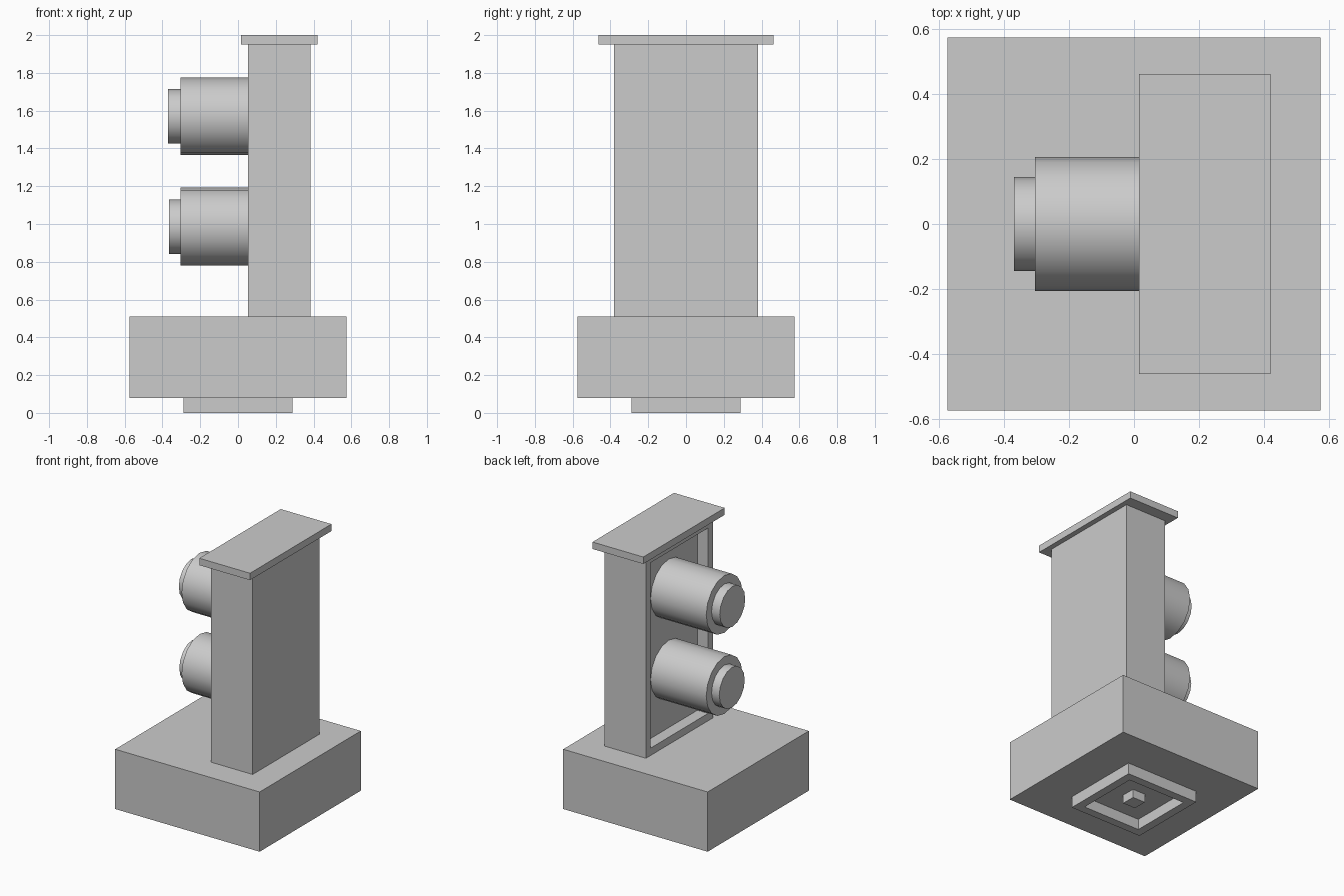
import bpy, bmesh, math
from mathutils import Vector, Matrix

if "Cube" in bpy.data.objects:
    bpy.data.objects.remove(bpy.data.objects["Cube"])


def finish(bm, name):
    bmesh.ops.recalc_face_normals(bm, faces=bm.faces)
    mesh = bpy.data.meshes.new(name)
    bm.to_mesh(mesh)
    bm.free()
    obj = bpy.data.objects.new(name, mesh)
    bpy.context.collection.objects.link(obj)
    return obj


def box(name, lo, hi, recess_dir=None, rim=0.08, depth=0.08):
    """Box between two corners, optionally with one side framed and sunk in."""
    lo, hi = Vector(lo), Vector(hi)
    bm = bmesh.new()
    bmesh.ops.create_cube(bm, size=1)
    bmesh.ops.scale(bm, vec=hi - lo, verts=bm.verts)
    bmesh.ops.translate(bm, vec=(lo + hi) / 2, verts=bm.verts)
    if recess_dir:
        d = Vector(recess_dir)
        bm.normal_update()
        face = max(bm.faces, key=lambda f: f.normal.dot(d))
        bmesh.ops.inset_region(bm, faces=[face], thickness=rim)
        out = bmesh.ops.extrude_discrete_faces(bm, faces=[face])
        bmesh.ops.translate(bm, vec=-d * depth, verts=out["faces"][0].verts)
    return finish(bm, name)


def lamp(name, z, tip):
    """Stepped barrel along x: wide body and narrow end button."""
    bm = bmesh.new()
    profile = [(0.14, 0), (0.14, 0.206), (-0.305, 0.206),
               (-0.305, 0.145), (tip, 0.145), (tip, 0)]
    n = 16
    rings = []
    for x, r in profile[1:-1]:
        rings.append([bm.verts.new((x, r * math.cos(2 * math.pi * i / n),
                                    z + r * math.sin(2 * math.pi * i / n)))
                      for i in range(n)])
    for a, b in zip(rings, rings[1:]):
        for i in range(n):
            j = (i + 1) % n
            bm.faces.new((a[i], a[j], b[j], b[i]))
    bm.faces.new(rings[0])
    bm.faces.new(rings[-1])
    obj = finish(bm, name)
    bpy.ops.object.select_all(action='DESELECT')
    obj.select_set(True)
    bpy.context.view_layer.objects.active = obj
    bpy.ops.object.shade_smooth_by_angle(angle=math.radians(35))


# Foot with a square socket underneath and a small centre post
box("foot", (-0.288, -0.288, 0), (0.288, 0.288, 0.08), (0, 0, -1), 0.084, 0.076)
box("foot_post", (-0.05, -0.05, 0.015), (0.05, 0.05, 0.08))

# Block base
box("base", (-0.575, -0.575, 0.08), (0.575, 0.575, 0.51))

# Upright panel, recessed on its lamp side, with overhanging cap
box("panel", (0.053, -0.38, 0.51), (0.383, 0.38, 1.95), (-1, 0, 0), 0.075, 0.085)
box("cap", (0.016, -0.463, 1.95), (0.42, 0.463, 2.0))

# Two lamps
lamp("upper_lamp", 1.57, -0.37)
lamp("lower_lamp", 0.986, -0.366)
